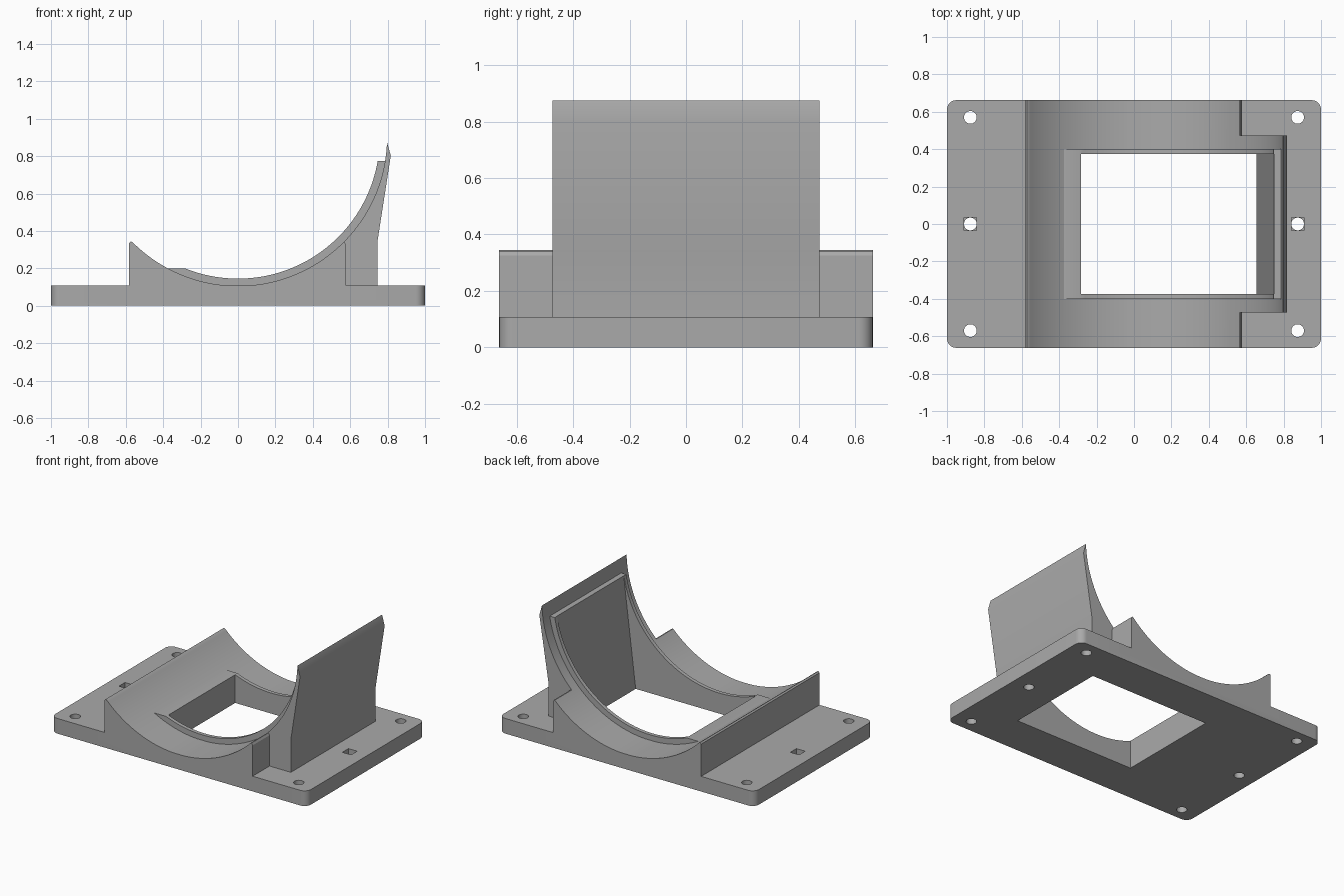
import bpy
import bmesh
from math import sin, cos, acos, radians, pi

if "Cube" in bpy.data.objects:
    bpy.data.objects.remove(bpy.data.objects["Cube"])

PLATE_H = 0.107      # plate thickness
BORE_Z = 0.903       # height of the bore axis
BORE_R = 0.797       # radius of the cradle
RIM_R = 0.758        # radius of the raised rim
SINK = 0.05          # how far upper parts reach into the plate

grey = bpy.data.materials.new("Plain Grey")
grey.use_nodes = True
grey.diffuse_color = (0.4, 0.4, 0.4, 1)
grey.node_tree.nodes["Principled BSDF"].inputs["Base Color"].default_value = (0.4, 0.4, 0.4, 1)


def prism(name, points, low, high, axis):
    """Extrude a flat outline along y (outline in x, z) or z (outline in x, y)."""
    def place(p, t):
        return (p[0], t, p[1]) if axis == "y" else (p[0], p[1], t)
    bm = bmesh.new()
    a = [bm.verts.new(place(p, low)) for p in points]
    b = [bm.verts.new(place(p, high)) for p in points]
    bm.faces.new(a)
    bm.faces.new(b[::-1])
    for i in range(len(points)):
        j = (i + 1) % len(points)
        bm.faces.new((a[j], a[i], b[i], b[j]))
    bmesh.ops.recalc_face_normals(bm, faces=bm.faces)
    mesh = bpy.data.meshes.new(name)
    bm.to_mesh(mesh)
    bm.free()
    mesh.materials.append(grey)
    obj = bpy.data.objects.new(name, mesh)
    bpy.context.collection.objects.link(obj)
    return obj


def combine(target, other, operation):
    """Apply a boolean and discard the other object."""
    bpy.context.view_layer.objects.active = target
    mod = target.modifiers.new(operation.title(), "BOOLEAN")
    mod.operation = operation
    mod.solver = "EXACT"
    mod.object = other
    bpy.ops.object.modifier_apply(modifier=mod.name)
    bpy.data.objects.remove(other)


def arc(radius, start, end, steps):
    """Points on the bore, angles in radians from straight down."""
    angles = [start + (end - start) * i / steps for i in range(steps + 1)]
    return [(radius * sin(t), BORE_Z - radius * cos(t)) for t in angles]


def circle(x, y, radius, sides=32):
    return [(x + radius * cos(2 * pi * i / sides), y + radius * sin(2 * pi * i / sides))
            for i in range(sides)]


def rect(x0, x1, y0, y1):
    return [(x0, y0), (x1, y0), (x1, y1), (x0, y1)]


# Rounded base plate
corner = 0.05
outline = []
for k, (sx, sy) in enumerate([(1, 1), (-1, 1), (-1, -1), (1, -1)]):
    for i in range(9):
        t = pi / 2 * (k + i / 8)
        outline.append((sx * (1 - corner) + corner * cos(t),
                        sy * (0.662 - corner) + corner * sin(t)))
mount = prism("cradle_mount", outline, 0, PLATE_H, "z")

# Low cradle across the full depth, with blunted tips
low = arc(BORE_R, radians(-45), radians(45), 90)
low = [(-0.582, SINK), (-0.582, 0.335), (-0.573, 0.344)] + low
low += [(0.57, 0.34), (0.578, 0.325), (0.578, SINK)]
combine(mount, prism("low_cradle", low, -0.662, 0.662, "y"), "UNION")

# Tall curved back wall
wall = arc(BORE_R, radians(30), radians(88), 58)
wall += [(0.817, 0.803), (0.745, 0.34), (0.745, SINK)]
wall += [(wall[0][0], SINK)]
combine(mount, prism("tall_wall", wall, -0.473, 0.473, "y"), "UNION")

# Raised rim around the opening, ending level on both sides
left_z, right_z = 0.2, 0.775
buried = BORE_R + 0.01


def end_angles(radius):
    return -acos((BORE_Z - left_z) / radius), acos((BORE_Z - right_z) / radius)


rim = arc(RIM_R, *end_angles(RIM_R), 60) + arc(buried, *end_angles(buried), 60)[::-1]
combine(mount, prism("opening_rim", rim, -0.4, 0.4, "y"), "UNION")

# Rectangular opening with a leaning far side
opening = [(-0.283, -0.1), (0.655, -0.1), (0.655, 0), (0.749, right_z), (0.749, 1), (-0.283, 1)]
combine(mount, prism("opening_cutter", opening, -0.373, 0.373, "y"), "DIFFERENCE")

# Screw holes, with square nut pockets on the middle pair
for x in (-0.875, 0.875):
    for y in (-0.57, 0, 0.57):
        combine(mount, prism("hole_cutter", circle(x, y, 0.034), -0.1, 0.2, "z"), "DIFFERENCE")
    pocket = rect(x - 0.034, x + 0.034, -0.034, 0.034)
    combine(mount, prism("pocket_cutter", pocket, 0.05, 0.2, "z"), "DIFFERENCE")

# Smooth curves, sharp edges
bpy.ops.object.select_all(action="DESELECT")
mount.select_set(True)
bpy.context.view_layer.objects.active = mount
bpy.ops.object.shade_smooth_by_angle(angle=radians(25))
